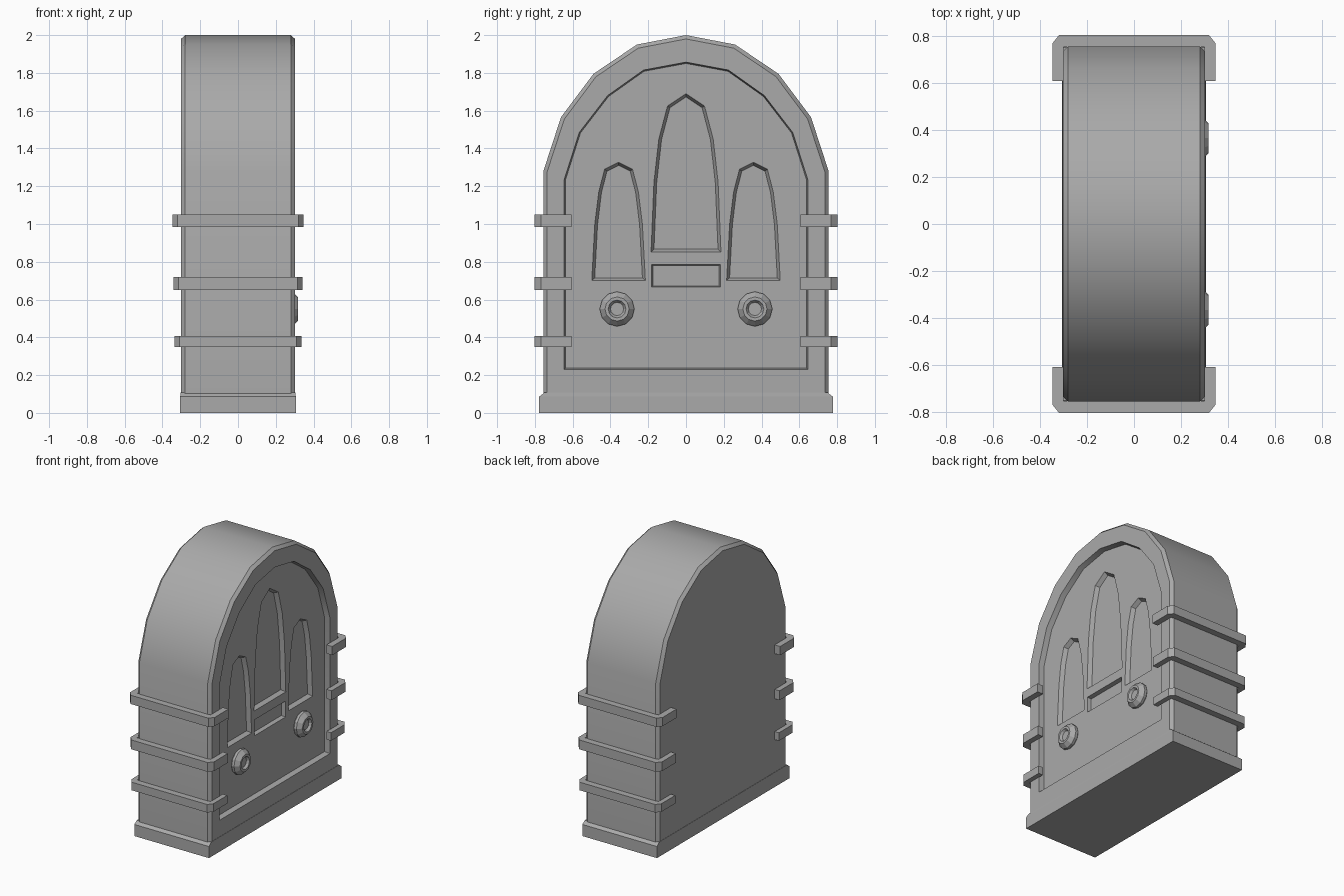
import bpy, bmesh
from math import cos, sin, pi, radians
from mathutils import Vector

if "Cube" in bpy.data.objects:
    bpy.data.objects.remove(bpy.data.objects["Cube"], do_unlink=True)

COLOUR = (0.4, 0.4, 0.4, 1)
grey = bpy.data.materials.new("plain grey")
grey.use_nodes = True
grey.diffuse_color = COLOUR
grey.node_tree.nodes["Principled BSDF"].inputs["Base Color"].default_value = COLOUR


def loft(name, rings):
    """Closed solid through a list of rings of 3D points."""
    bm = bmesh.new()
    loops = [[bm.verts.new(p) for p in ring] for ring in rings]
    n = len(loops[0])
    for a, b in zip(loops, loops[1:]):
        for i in range(n):
            j = (i + 1) % n
            bm.faces.new((a[i], a[j], b[j], b[i]))
    bm.faces.new(loops[0][::-1])
    bm.faces.new(loops[-1])
    bmesh.ops.recalc_face_normals(bm, faces=bm.faces)
    mesh = bpy.data.meshes.new(name)
    bm.to_mesh(mesh)
    bm.free()
    mesh.materials.append(grey)
    obj = bpy.data.objects.new(name, mesh)
    bpy.context.collection.objects.link(obj)
    return obj


def mirrored(half):
    """Right half, bottom to apex, completed with its mirror image."""
    return half + [(-y, z) for y, z in reversed(half) if y > 0]


def inset(points, d):
    """Offset an anticlockwise outline inwards by d."""
    pts = [Vector(p) for p in points]
    out = []
    for i, p in enumerate(pts):
        e1 = (p - pts[i - 1]).normalized()
        e2 = (pts[(i + 1) % len(pts)] - p).normalized()
        n1, n2 = Vector((-e1.y, e1.x)), Vector((-e2.y, e2.x))
        out.append(tuple(p + (n1 + n2) * d / (1 + n1.dot(n2))))
    return out


def rectangle(x, y):
    return [(-x, -y), (x, -y), (x, y), (-x, y)]


def ring_x(x, outline, cy=0, cz=0):
    return [(x, y + cy, z + cz) for y, z in outline]


def ring_z(z, outline):
    return [(x, y, z) for x, y in outline]


def carve(target, name, rings):
    cutter = loft(name, rings)
    cutter.hide_render = True
    mod = target.modifiers.new(name, "BOOLEAN")
    mod.operation = "DIFFERENCE"
    mod.solver = "EXACT"
    mod.object = cutter
    bpy.context.view_layer.objects.active = target
    bpy.ops.object.modifier_apply(modifier=name)
    bpy.data.objects.remove(cutter, do_unlink=True)


# Arched cabinet with chamfered front and back rims
arch = mirrored([(0.755, 0.05), (0.755, 1.28), (0.662, 1.565), (0.49, 1.795), (0.26, 1.95), (0, 2)])
small = inset(arch, 0.02)
cabinet = loft("cabinet", [ring_x(-0.302, small), ring_x(-0.28, arch),
                           ring_x(0.28, arch), ring_x(0.302, small)])

# Sunken face panel
PANEL, FLOOR = 0.262, 0.232
panel = mirrored([(0.645, 0.23), (0.645, 1.235), (0.565, 1.485), (0.415, 1.68), (0.225, 1.815), (0, 1.857)])
carve(cabinet, "panel_cutter", [ring_x(PANEL, inset(panel, 0.007)), ring_x(0.302, panel), ring_x(0.4, panel)])

# Pointed grille openings and the dial slot
middle = mirrored([(0.185, 0.852), (0.17, 1.22), (0.144, 1.45), (0.098, 1.625), (0, 1.69)])
side = mirrored([(0.142, 0.70), (0.126, 1.0), (0.105, 1.17), (0.074, 1.29), (0, 1.327)])
slot = mirrored([(0.182, 0.667), (0.182, 0.785)])
for name, shape, cy, taper in [("middle_cutter", middle, 0, 0.015), ("left_cutter", side, 0.357, 0.015),
                               ("right_cutter", side, -0.357, 0.015), ("slot_cutter", slot, 0, 0.006)]:
    carve(cabinet, name, [ring_x(FLOOR, inset(shape, taper), cy),
                          ring_x(PANEL, shape, cy), ring_x(0.29, shape, cy)])

bpy.ops.object.select_all(action="DESELECT")
cabinet.select_set(True)
bpy.context.view_layer.objects.active = cabinet
bpy.ops.object.shade_smooth_by_angle(angle=radians(30))

# Plinth with sloping top edge
foot = rectangle(0.306, 0.777)
loft("plinth", [ring_z(0, foot), ring_z(0.086, foot), ring_z(0.107, rectangle(0.304, 0.75))])

# Wrap-around trim bands on both sides
for level, z0, z1, reach in [("lower", 0.348, 0.408, 0.337), ("middle", 0.651, 0.72, 0.342),
                             ("upper", 0.985, 1.05, 0.347)]:
    half = [(0.3, 0.752), (0.3, 0.607), (reach, 0.607), (reach, 0.768), (reach - 0.028, 0.803)]
    band = half + [(-x, y) for x, y in reversed(half)]
    for label, s in (("left", 1), ("right", -1)):
        outline = [(x, y * s) for x, y in band]
        loft(f"{level}_band_{label}", [ring_z(z0, outline), ring_z(z1, outline)])


# Round control knobs with dished centres
def circle(r, n=12):
    return [(r * cos(2 * pi * i / n), r * sin(2 * pi * i / n)) for i in range(n)]


profile = [(0.25, 0.078), (0.268, 0.092), (0.287, 0.092), (0.317, 0.064),
           (0.317, 0.047), (0.3, 0.035)]
for label, cy in (("left", 0.365), ("right", -0.365)):
    loft(f"knob_{label}", [ring_x(x, circle(r), cy, 0.55) for x, r in profile])
